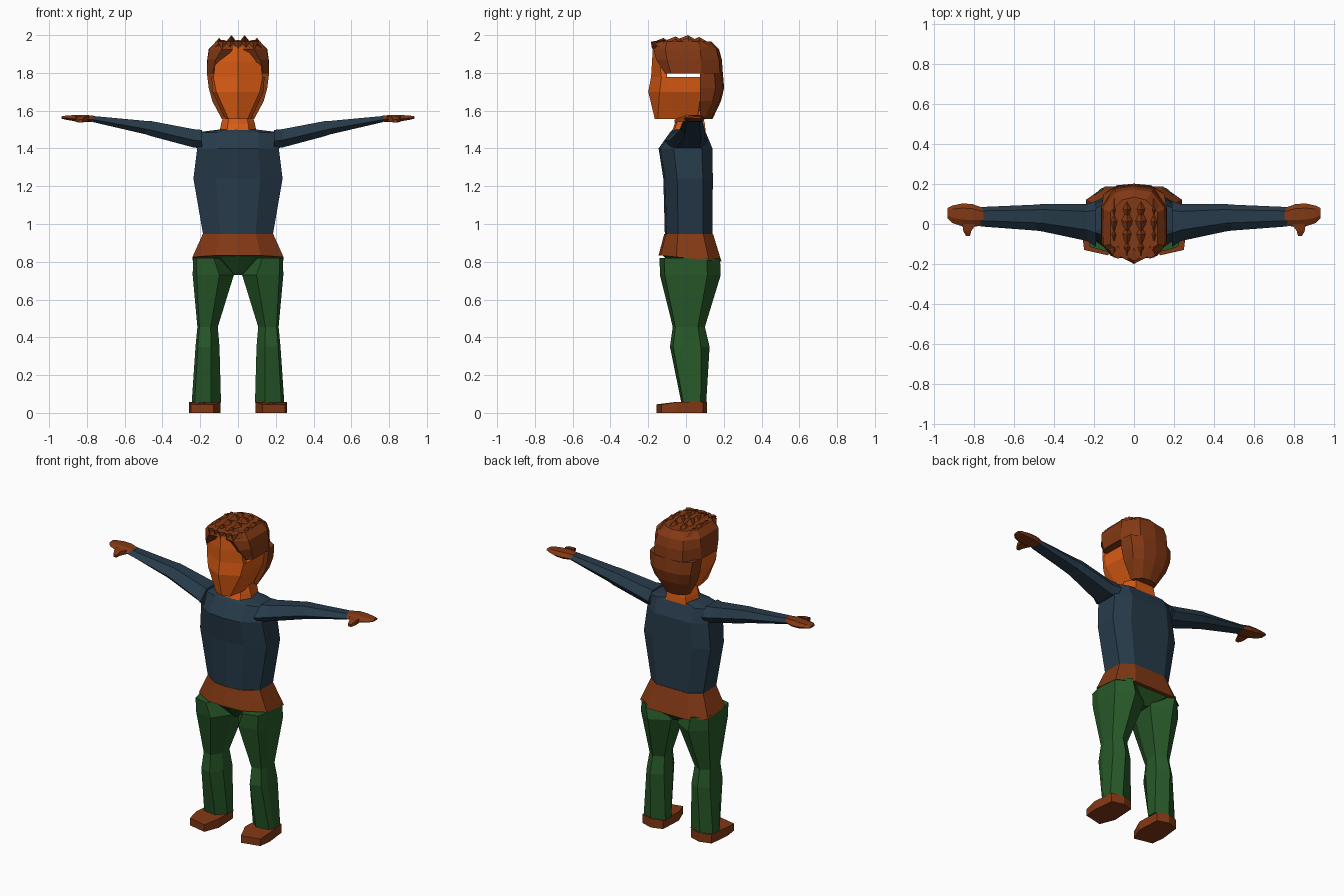
import bpy, bmesh
from mathutils import Vector

if "Cube" in bpy.data.objects:
    bpy.data.objects.remove(bpy.data.objects["Cube"])


def material(name, color):
    m = bpy.data.materials.new(name)
    m.diffuse_color = (*color, 1)
    m.use_nodes = True
    m.node_tree.nodes["Principled BSDF"].inputs["Base Color"].default_value = m.diffuse_color
    return m


SKIN = material("orange skin", (0.70, 0.105, 0.007))
BROWN = material("brown", (0.225, 0.040, 0.007))
BLUE = material("dark blue cloth", (0.020, 0.043, 0.068))
GREEN = material("green cloth", (0.020, 0.098, 0.021))


def finish(name, bm, mat, mirror=False):
    bmesh.ops.recalc_face_normals(bm, faces=bm.faces)
    me = bpy.data.meshes.new(name)
    bm.to_mesh(me)
    bm.free()
    me.materials.append(mat)
    ob = bpy.data.objects.new(name, me)
    bpy.context.collection.objects.link(ob)
    if mirror:
        mod = ob.modifiers.new("mirror", 'MIRROR')
        mod.use_mirror_merge = False
    return ob


def loft(name, rings, mat, mirror=False):
    """Skin a list of equal-length point rings and cap both ends."""
    bm = bmesh.new()
    vs = [[bm.verts.new(p) for p in r] for r in rings]
    n = len(vs[0])
    for a, b in zip(vs, vs[1:]):
        for i in range(n):
            j = (i + 1) % n
            bm.faces.new((a[i], a[j], b[j], b[i]))
    bm.faces.new(vs[0])
    bm.faces.new(vs[-1])
    return finish(name, bm, mat, mirror)


def sym(z, half, tilt=0.0):
    """Half outline starting and ending on x = 0, mirrored to a full ring."""
    full = half + [(-x, y) for x, y in reversed(half[1:-1])]
    return [(x, y, z + tilt * y) for x, y in full]


def body(z, w, yf, yb, tilt=0.0):
    d = yb - yf
    return sym(z, [(0, yf), (w * .5, yf + .01), (w, yf + d * .28), (w, yb - d * .2),
                   (w * .6, yb), (0, yb)], tilt)


def box_ring(z, x0, x1, yf, yb):
    """Six-sided limb section with flat outer side and angled inner side."""
    w, d = x1 - x0, yb - yf
    return [(x0, yf + d * .35, z), (x0 + w * .35, yf, z), (x1 - w * .1, yf + d * .08, z),
            (x1, yf + d * .3, z), (x1, yb - d * .22, z), (x0 + w * .55, yb, z),
            (x0, yb - d * .2, z)]


def arm_ring(x, y0, y1, z0, z1):
    d, h = y1 - y0, z1 - z0
    return [(x, y0, z0 + h * .4), (x, y0 + d * .2, z0), (x, y1 - d * .15, z0),
            (x, y1, z0 + h * .45), (x, y1 - d * .2, z1), (x, y0 + d * .3, z1)]


# Shirt and hem
loft("shirt", [body(.94, .184, -.112, .14), body(1.24, .236, -.12, .142),
               body(1.40, .216, -.145, .14), body(1.485, .222, -.085, .105),
               body(1.50, .10, -.07, .095)], BLUE)
loft("shirt_hem", [body(.82, .241, -.145, .188, -.1), body(.948, .186, -.115, .143)], BROWN)

# Trousers
loft("pelvis", [body(.73, .03, -.04, .10), body(.825, .20, -.125, .165, -.1)], GREEN)
loft("trouser_leg", [box_ring(z, *r) for z, *r in (
    (.055, .09, .245, -.025, .107), (.35, .098, .225, -.085, .125),
    (.455, .107, .215, -.07, .10), (.73, .022, .24, -.138, .184),
    (.82, .07, .238, -.14, .18))], GREEN, True)

# Shoes
sole = [(.10, .09), (.092, -.06), (.13, -.157), (.25, -.13), (.26, -.05), (.245, .09), (.17, .112)]
loft("shoe", [[(x, y, 0) for x, y in sole],
              [(x, y, .045 if y < -.1 else .057) for x, y in sole]], BROWN, True)

# Arms and hands
loft("sleeve", [arm_ring(*r) for r in (
    (.19, -.115, .115, 1.40, 1.498), (.235, -.085, .10, 1.405, 1.502),
    (.46, -.037, .10, 1.465, 1.545), (.49, -.033, .097, 1.475, 1.546),
    (.77, -.012, .085, 1.54, 1.572))], BLUE, True)
loft("hand", [arm_ring(*r) for r in (
    (.755, -.006, .08, 1.542, 1.572), (.81, -.015, .10, 1.54, 1.578),
    (.86, -.012, .103, 1.543, 1.577), (.91, .005, .092, 1.552, 1.574),
    (.935, .03, .08, 1.558, 1.57))], BROWN, True)
loft("thumb", [[(x0, y, z0), (x1, y, z0), (x1, y, z1), (x0, y, z1)] for y, x0, x1, z0, z1 in (
    (.0, .79, .86, 1.545, 1.572), (-.035, .815, .855, 1.54, 1.565),
    (-.06, .822, .842, 1.537, 1.552))], BROWN, True)

# Neck and head
loft("neck", [sym(z, [(0, f), (w * .6, f + .01), (w, 0), (w * .75, b), (0, b)])
              for z, w, f, b in ((1.475, .10, -.08, .105), (1.53, .09, -.06, .10),
                                 (1.60, .068, -.05, .08))], SKIN)
loft("head", [
    sym(1.555, [(0, -.165), (.05, -.15), (.068, -.05), (.06, .06), (0, .08)]),
    sym(1.70, [(0, -.20), (.115, -.14), (.136, -.09), (.125, .08), (0, .09)]),
    sym(1.778, [(0, -.185), (.13, -.13), (.14, -.10), (.135, .08), (0, .09)])], SKIN)
loft("forehead", [sym(z, [(0, f), (w, c), (w, -.10), (0, -.10)]) for z, w, f, c in (
    (1.775, .13, -.185, -.13), (1.86, .12, -.18, -.14), (1.94, .07, -.175, -.15))], SKIN)

# Hair: cap, back and tufts
loft("hair_cap", [
    sym(1.797, [(0, -.10), (.135, -.11), (.165, -.08), (.165, .08), (.10, .18), (0, .195)]),
    sym(1.87, [(0, -.12), (.118, -.158), (.162, -.10), (.163, .08), (.10, .175), (0, .19)]),
    sym(1.925, [(0, -.165), (.085, -.172), (.152, -.11), (.155, .075), (.09, .16), (0, .175)]),
    sym(1.965, [(0, -.16), (.07, -.155), (.118, -.10), (.118, .06), (.06, .12), (0, .135)])], BROWN)
loft("hair_back", [sym(z, [(0, .075), (w, .075), (w * .92, b - .045), (w * .55, b - .008), (0, b)])
                   for z, w, b in ((1.555, .085, .14), (1.65, .136, .185),
                                   (1.72, .155, .202), (1.80, .165, .195))], BROWN)


def tuft(bm, peak, left, right, back, tip):
    """Pointed lock with a ridge, closed underneath."""
    p, l, r, b, t = [bm.verts.new(v) for v in (peak, left, right, back, tip)]
    for f in ((p, l, t), (p, t, r), (p, r, b), (p, b, l), (l, b, t), (r, t, b)):
        bm.faces.new(f)


bm = bmesh.new()
# Rows of locks over the crown
for y, z in ((-.12, 1.985), (-.055, 1.993), (.01, 2.0), (.07, 1.99)):
    for x in (-.10, -.035, .035, .10):
        drop = .014 if abs(x) > .05 else 0
        c = Vector((x, y, z - drop))
        tuft(bm, c, c + Vector((-.036, .01, -.045)), c + Vector((.036, .01, -.045)),
             c + Vector((0, .06, -.035)), c + Vector((0, -.05, -.02)))
# Fringe locks hanging over the forehead
for x, z in ((0, 1.925), (-.04, 1.935), (.04, 1.935), (-.08, 1.92), (.08, 1.92)):
    y = -.178 + abs(x) * .15
    tuft(bm, Vector((x, y - .008, 1.965)), Vector((x - .028, y + .01, 1.968)),
         Vector((x + .028, y + .01, 1.968)), Vector((x, y + .06, 1.975)),
         Vector((x * 1.05, y - .002, z)))
finish("hair_tufts", bm, BROWN)
